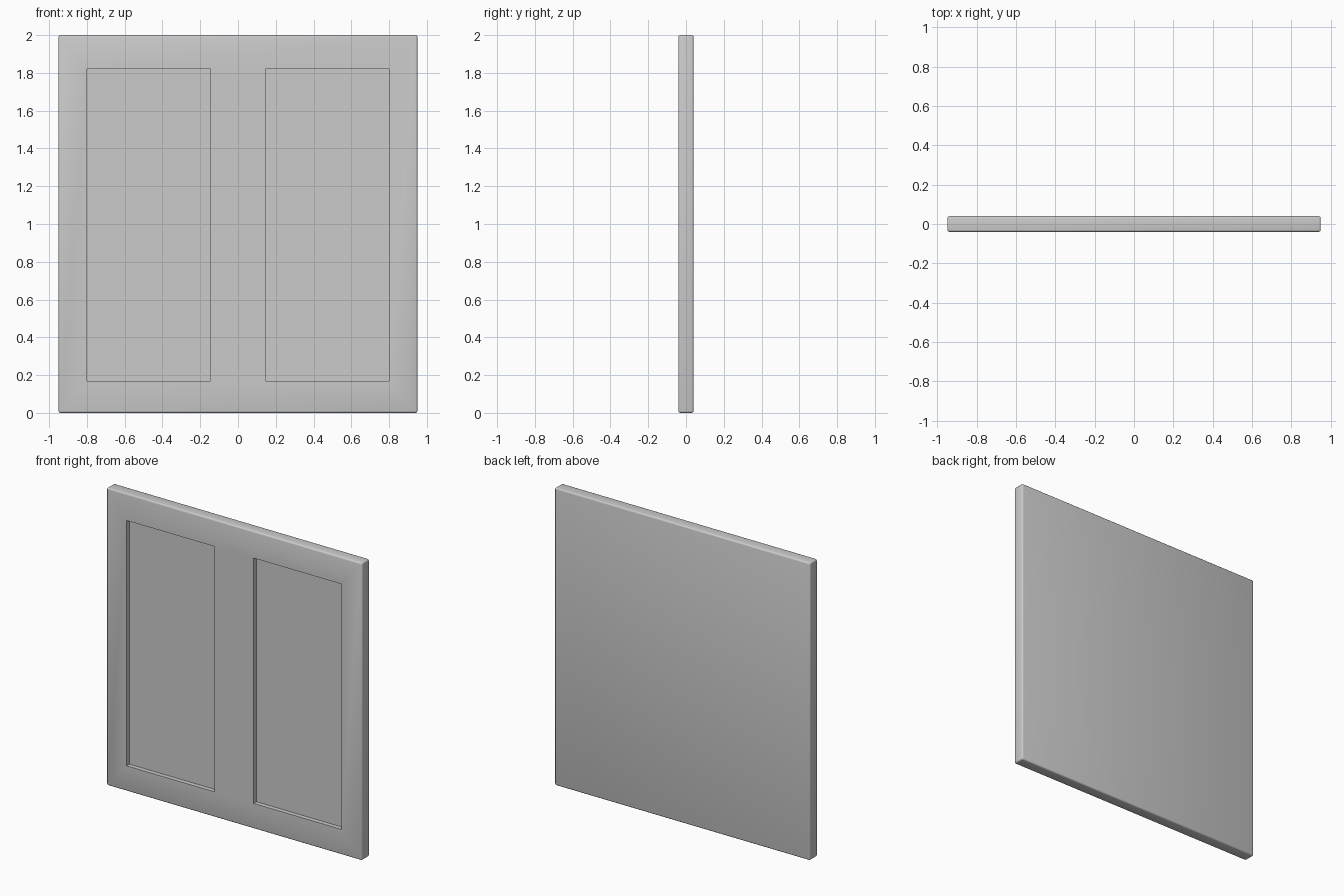
import bpy

if "Cube" in bpy.data.objects:
    bpy.data.objects.remove(bpy.data.objects["Cube"])

W, T, H = 1.90, 0.08, 2.00
RECESS = 0.03


def box(name, lo, hi):
    size = [b - a for a, b in zip(lo, hi)]
    bpy.ops.mesh.primitive_cube_add(size=1, location=[(a + b) / 2 for a, b in zip(lo, hi)])
    ob = bpy.context.object
    ob.name = name
    ob.scale = size
    bpy.ops.object.transform_apply(location=False, rotation=False, scale=True)
    return ob


# Door slab with softly rounded outer edges
slab = box("door_slab", (-W / 2, -T / 2, 0), (W / 2, T / 2, H))
bevel = slab.modifiers.new("edge_round", 'BEVEL')
bevel.width = 0.01
bevel.segments = 3

# Two mirrored recessed panels in the front face
cutters = []
for side in (-1, 1):
    x0, x1 = sorted((side * 0.145, side * 0.80))
    cutter = box("panel_cutter", (x0, -T, 0.17), (x1, -T / 2 + RECESS, 1.82))
    cutter.hide_render = True
    cut = slab.modifiers.new("panel_recess", 'BOOLEAN')
    cut.operation = 'DIFFERENCE'
    cut.solver = 'EXACT'
    cut.object = cutter
    cutters.append(cutter)

# Apply the modifiers and discard the cutters
bpy.ops.object.select_all(action='DESELECT')
slab.select_set(True)
bpy.context.view_layer.objects.active = slab
for mod in list(slab.modifiers):
    bpy.ops.object.modifier_apply(modifier=mod.name)
for cutter in cutters:
    bpy.data.objects.remove(cutter, do_unlink=True)
bpy.ops.object.shade_smooth_by_angle()
